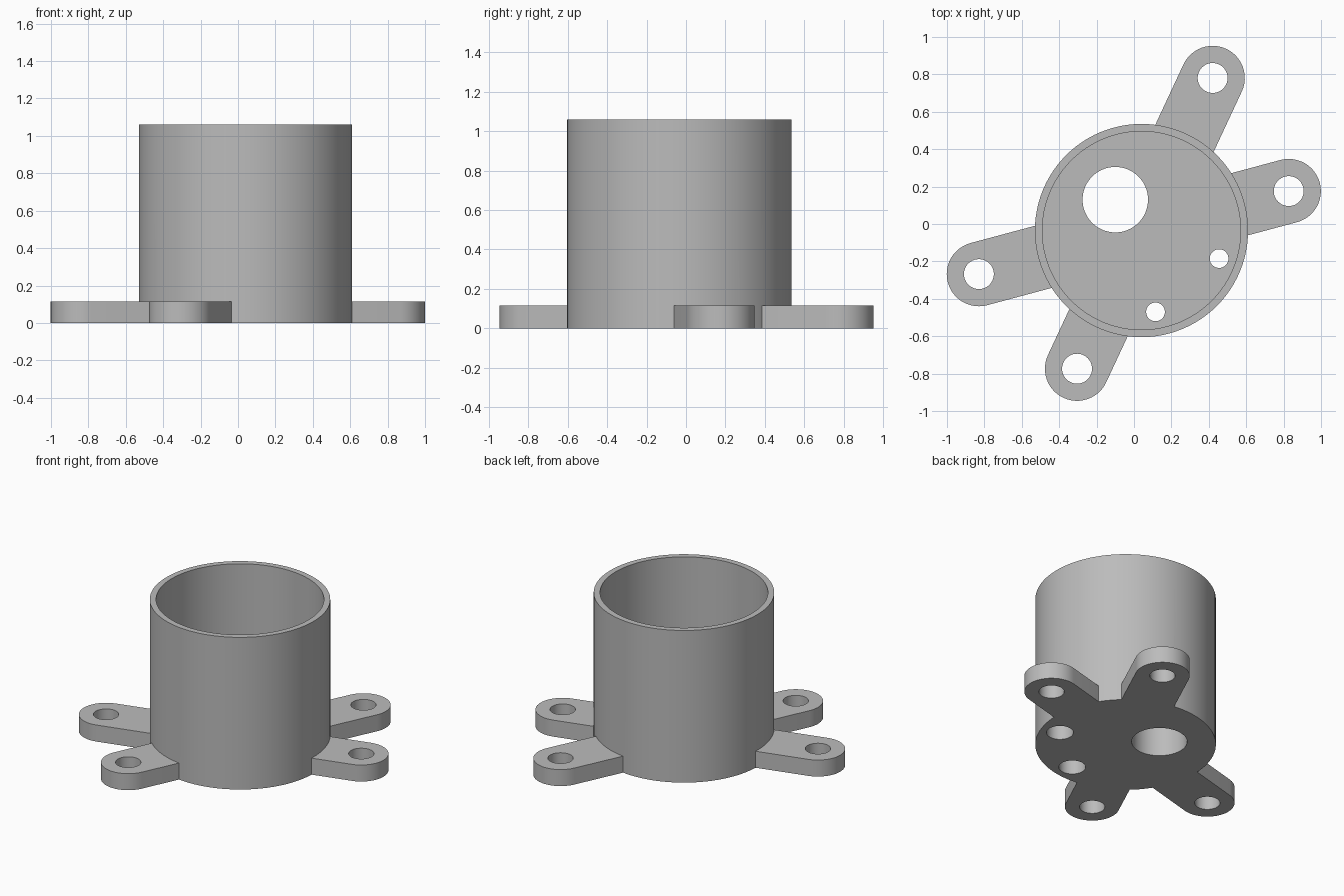
import bpy
import bmesh
from math import sin, cos, pi, radians

cube = bpy.data.objects.get("Cube")
if cube:
    bpy.data.objects.remove(cube, do_unlink=True)

CENTER = (0.04, -0.035)
RADIUS, BORE, HEIGHT = 0.57, 0.53, 1.06
FLOOR, LEG_THICK = 0.23, 0.115
LEG_RADIUS, LEG_HOLE = 0.172, 0.08
OVER = 0.05

grey = bpy.data.materials.new("plain grey")
grey.use_nodes = True
colour = (0.5, 0.5, 0.5, 1)
grey.diffuse_color = colour
grey.node_tree.nodes["Principled BSDF"].inputs["Base Color"].default_value = colour


def arc(x, y, r, start, end, n):
    """Points along an arc, both ends included."""
    steps = [start + (end - start) * i / n for i in range(n + 1)]
    return [(x + r * cos(a), y + r * sin(a)) for a in steps]


def prism(name, outline, z0, z1):
    """Extrude a flat outline from z0 up to z1."""
    bm = bmesh.new()
    face = bm.faces.new([bm.verts.new((x, y, z0)) for x, y in outline])
    top = bmesh.ops.extrude_face_region(bm, geom=[face])
    verts = [g for g in top["geom"] if isinstance(g, bmesh.types.BMVert)]
    bmesh.ops.translate(bm, verts=verts, vec=(0, 0, z1 - z0))
    bmesh.ops.recalc_face_normals(bm, faces=bm.faces)
    mesh = bpy.data.meshes.new(name)
    bm.to_mesh(mesh)
    bm.free()
    mesh.materials.append(grey)
    obj = bpy.data.objects.new(name, mesh)
    bpy.context.collection.objects.link(obj)
    return obj


def disc(name, x, y, r, z0, z1, n=48):
    return prism(name, arc(x, y, r, 0, 2 * pi, n)[:-1], z0, z1)


def combine(target, tool, operation):
    """Apply a boolean and discard the tool."""
    tool.hide_render = True
    mod = target.modifiers.new(operation.title(), 'BOOLEAN')
    mod.operation, mod.solver, mod.object = operation, 'EXACT', tool
    bpy.context.view_layer.objects.active = target
    bpy.ops.object.modifier_apply(modifier=mod.name)
    bpy.data.objects.remove(tool, do_unlink=True)


# Cylindrical body
cx, cy = CENTER
body = disc("cup_with_mounting_legs", cx, cy, RADIUS, 0, HEIGHT, 96)

# Four rounded legs: two long, two short
leg_holes = []
for degrees, reach in ((65, 0.9), (15, 0.815), (195, 0.9), (245, 0.815)):
    a = radians(degrees)
    ex, ey = cx + reach * cos(a), cy + reach * sin(a)
    outline = arc(ex, ey, LEG_RADIUS, a - pi / 2, a + pi / 2, 24)
    for side in (1, -1):
        outline.append((cx + 0.3 * cos(a) - side * LEG_RADIUS * sin(a),
                        cy + 0.3 * sin(a) + side * LEG_RADIUS * cos(a)))
    combine(body, prism("leg", outline, 0, LEG_THICK), 'UNION')
    leg_holes.append((ex, ey))

# Hollow interior above the thick floor
combine(body, disc("bore", cx, cy, BORE, FLOOR, HEIGHT + OVER, 96), 'DIFFERENCE')

# Bolt holes through the legs
for x, y in leg_holes:
    combine(body, disc("leg_hole", x, y, LEG_HOLE, -OVER, LEG_THICK + OVER), 'DIFFERENCE')

# Large shaft hole in the floor
combine(body, disc("shaft_hole", -0.1, 0.13, 0.175, -OVER, FLOOR + OVER, 64), 'DIFFERENCE')

# Screw holes with wide recesses underneath
for x, y in ((0.455, -0.185), (0.115, -0.47)):
    combine(body, disc("screw_recess", x, y, 0.085, -OVER, LEG_THICK), 'DIFFERENCE')
    combine(body, disc("screw_hole", x, y, 0.05, -OVER, FLOOR + OVER), 'DIFFERENCE')

bpy.ops.object.select_all(action='DESELECT')
body.select_set(True)
bpy.context.view_layer.objects.active = body
bpy.ops.object.shade_smooth_by_angle(angle=radians(30))
